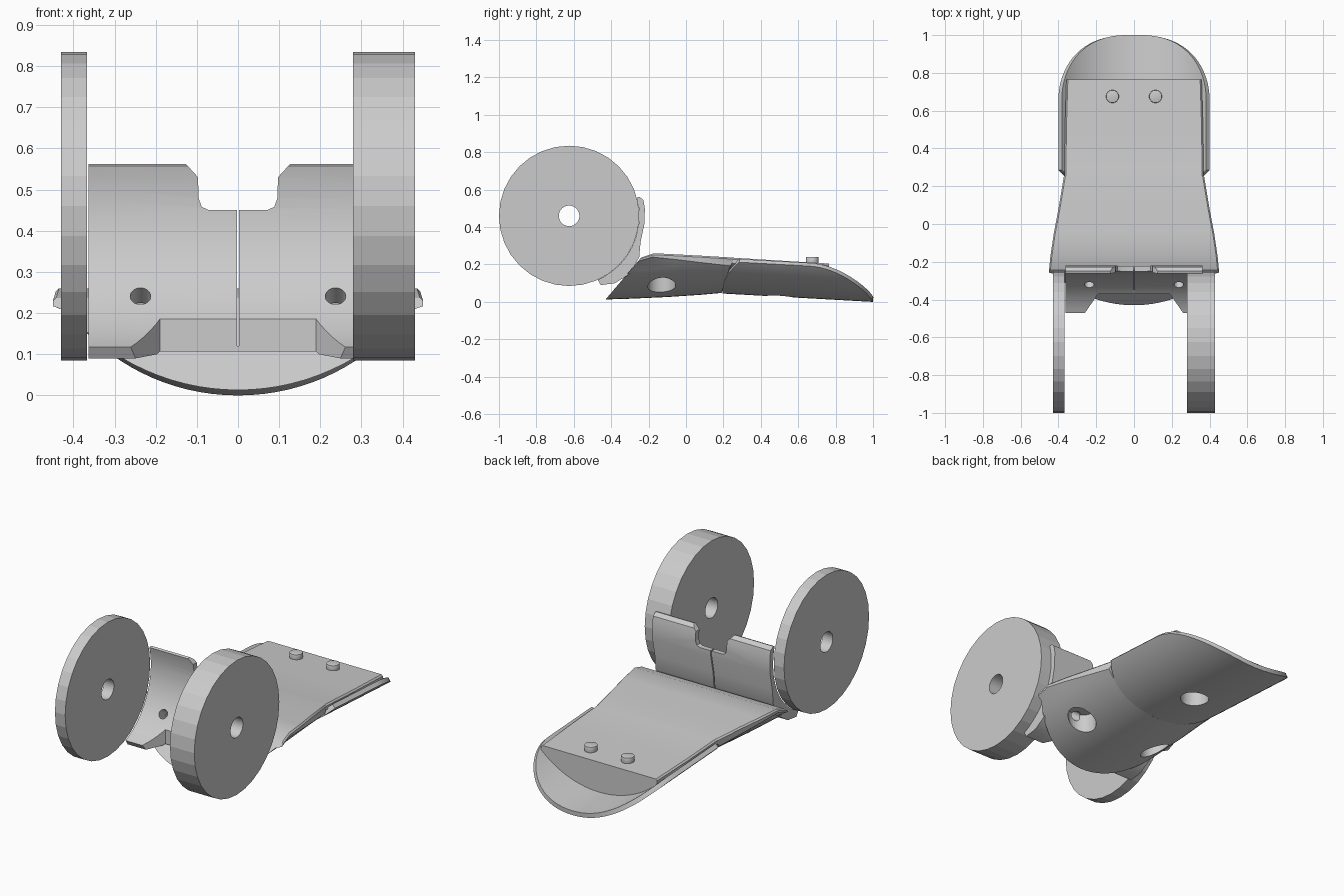
import bpy, bmesh, math
from mathutils import Vector

if "Cube" in bpy.data.objects:
    bpy.data.objects.remove(bpy.data.objects["Cube"])

ARC_R = 0.55                     # radius of the curved underside
AXLE_Y, AXLE_Z, WHEEL_R = -0.625, 0.46, 0.375


def arc(x):
    return ARC_R - math.sqrt(ARC_R * ARC_R - x * x)


def finish(name, bm):
    bmesh.ops.recalc_face_normals(bm, faces=bm.faces)
    me = bpy.data.meshes.new(name)
    bm.to_mesh(me)
    bm.free()
    ob = bpy.data.objects.new(name, me)
    bpy.context.collection.objects.link(ob)
    return ob


def loft(name, rings, closed=False):
    """Skin equal-length rings; cap the ends, or join last to first."""
    bm = bmesh.new()
    vs = [[bm.verts.new(p) for p in r] for r in rings]
    n = len(vs[0])
    for a, b in zip(vs, vs[1:] + (vs[:1] if closed else [])):
        for i in range(n):
            j = (i + 1) % n
            bm.faces.new((a[i], a[j], b[j], b[i]))
    if not closed:
        bm.faces.new(vs[0])
        bm.faces.new(vs[-1])
    return finish(name, bm)


def prism(name, poly, axis, lo, hi):
    def place(p, d):
        return {'x': (d, p[0], p[1]), 'y': (p[0], d, p[1]), 'z': (p[0], p[1], d)}[axis]
    return loft(name, [[place(p, d) for p in poly] for d in (lo, hi)])


def rod(name, a, b, r, sides=32):
    a, b = Vector(a), Vector(b)
    q = (b - a).to_track_quat('Z', 'Y')
    ang = [2 * math.pi * i / sides for i in range(sides)]
    return loft(name, [[c + q @ Vector((r * math.cos(t), r * math.sin(t), 0)) for t in ang]
                       for c in (a, b)])


def apply_all(ob):
    bpy.ops.object.select_all(action='DESELECT')
    ob.select_set(True)
    bpy.context.view_layer.objects.active = ob
    for m in list(ob.modifiers):
        bpy.ops.object.modifier_apply(modifier=m.name)


def cut(ob, cutters):
    for c in cutters:
        m = ob.modifiers.new("cut", 'BOOLEAN')
        m.operation, m.solver, m.object = 'DIFFERENCE', 'EXACT', c
    apply_all(ob)


def smooth(ob, deg=30):
    apply_all(ob)
    bpy.ops.object.shade_smooth_by_angle(angle=math.radians(deg))


# Wheels: faceted discs with an axle hole, the right one thicker
def wheel(name, x0, x1, sides=32):
    rings = []
    for x, r in ((x0, WHEEL_R), (x1, WHEEL_R), (x1, 0.055), (x0, 0.055)):
        rings.append([(x, AXLE_Y + r * math.cos(2 * math.pi * i / sides),
                       AXLE_Z + r * math.sin(2 * math.pi * i / sides)) for i in range(sides)])
    loft(name, rings, closed=True)


wheel("left_wheel", -0.43, -0.367)
wheel("right_wheel", 0.28, 0.43)

# Body: flat top, rounded underside; stepped in where the toe shell wraps it
# (top y, backward skew of the bottom, half width, bottom z, top z)
stations = [(-0.24, 0.19, 0.45, 0.013, 0.237), (-0.17, 0.13, 0.443, 0.017, 0.26),
            (-0.05, 0.05, 0.425, 0.026, 0.254), (0.08, 0.0, 0.40, 0.038, 0.247),
            (0.25, 0.06, 0.372, 0.048, 0.237), (0.256, 0.06, 0.368, 0.065, 0.236),
            (0.50, 0.0, 0.366, 0.05, 0.221), (0.765, 0.0, 0.358, 0.036, 0.205)]
rings = []
N = 28
for yt, skew, w, base, top in stations:
    pts = []
    for i in range(N + 1):
        x = w * (-1 + 2 * i / N)
        pts.append((x, min(base + arc(x), top - 0.02)))
    pts += [(w, top - 0.008), (w - 0.008, top), (-w + 0.008, top), (-w, top - 0.008)]
    rings.append([(x, yt - skew * (top - z) / (top - base), z) for x, z in pts])
body = loft("body", rings)

# Toe shell: curved scoop with a rounded end
bm = bmesh.new()
NX, NY = 40, 16
grid = []
for i in range(NX + 1):
    x = 0.4 * math.sin(math.pi / 2 * (-1 + 2 * i / NX))
    u = min(abs(x) / 0.4, 1.0)
    y0 = 0.195 + 0.09 * u ** 5
    y1 = 0.66 + 0.34 * math.sqrt(max(0.0, 1 - u ** 2.6))
    col = []
    for j in range(NY + 1):
        y = y0 + (y1 - y0) * j / NY
        col.append(bm.verts.new((x, y, arc(x) + 0.045 * (1 - y) / 0.81)))
    grid.append(col)
for a, b in zip(grid, grid[1:]):
    for j in range(NY):
        bm.faces.new((a[j], a[j + 1], b[j + 1], b[j]))
bmesh.ops.recalc_face_normals(bm, faces=bm.faces)
bm.normal_update()
if sum(f.normal.z for f in bm.faces) > 0:
    bmesh.ops.reverse_faces(bm, faces=bm.faces)
me = bpy.data.meshes.new("toe_shell")
bm.to_mesh(me)
bm.free()
toe = bpy.data.objects.new("toe_shell", me)
bpy.context.collection.objects.link(toe)
sol = toe.modifiers.new("thickness", 'SOLIDIFY')
sol.thickness, sol.offset = 0.025, -1
apply_all(toe)

# Bracket: upright plate hugging the wheel radius
inner = []
for i in range(21):
    t = math.radians(-66 + 81 * i / 20)
    inner.append((AXLE_Y + WHEEL_R * math.cos(t), AXLE_Z + WHEEL_R * math.sin(t)))
outer = [(-0.25, 0.562), (-0.228, 0.545), (-0.22, 0.50), (-0.222, 0.42), (-0.243, 0.32),
         (-0.25, 0.24), (-0.30, 0.15), (-0.38, 0.10), (-0.455, 0.09)]
bracket = prism("bracket", inner + outer, 'x', -0.363, 0.363)

# Cutters: bracket notch, slit and lower relief; screw holes and recesses
notch = prism("notch_cutter", [(-0.07, 0.45), (0.07, 0.45), (0.088, 0.458), (0.096, 0.48),
                               (0.097, 0.53), (0.13, 0.566), (0.13, 0.7), (-0.13, 0.7),
                               (-0.13, 0.566), (-0.097, 0.53), (-0.096, 0.48),
                               (-0.088, 0.458)], 'y', -0.5, 0)
slit = prism("slit_cutter", [(-0.003, 0.12), (0.003, 0.12), (0.003, 0.5), (-0.003, 0.5)],
             'y', -0.5, -0.19)
relief = prism("relief_cutter", [(-0.19, -0.37), (0.19, -0.37), (0.28, -0.5), (-0.28, -0.5)],
               'z', 0.0, 0.3)
screws = [rod("screw_cutter", (s * 0.237, -0.40, 0.30), (s * 0.237, -0.12, 0.09), 0.025, 24)
          for s in (-1, 1)]
recesses = [rod("recess_cutter", (s * 0.25, -0.13, -0.1), (s * 0.25, -0.13, 0.16), 0.075)
            for s in (-1, 1)]
toe_hole = rod("toe_hole_cutter", (0, 0.5, -0.1), (0, 0.5, 0.19), 0.075)
cutters = [notch, slit, relief, toe_hole] + screws + recesses

cut(bracket, [notch, slit, relief] + screws)
cut(body, recesses + screws + [toe_hole])
cut(toe, [toe_hole])
for c in cutters:
    bpy.data.objects.remove(c, do_unlink=True)

# Studs on top of the body
for side, s in (("left", -1), ("right", 1)):
    stud = rod(side + "_stud", (s * 0.114, 0.675, 0.2), (s * 0.114, 0.675, 0.24), 0.034)
    b = stud.modifiers.new("edge", 'BEVEL')
    b.width, b.segments = 0.004, 2
    smooth(stud)

for ob in (body, toe, bracket):
    smooth(ob)
